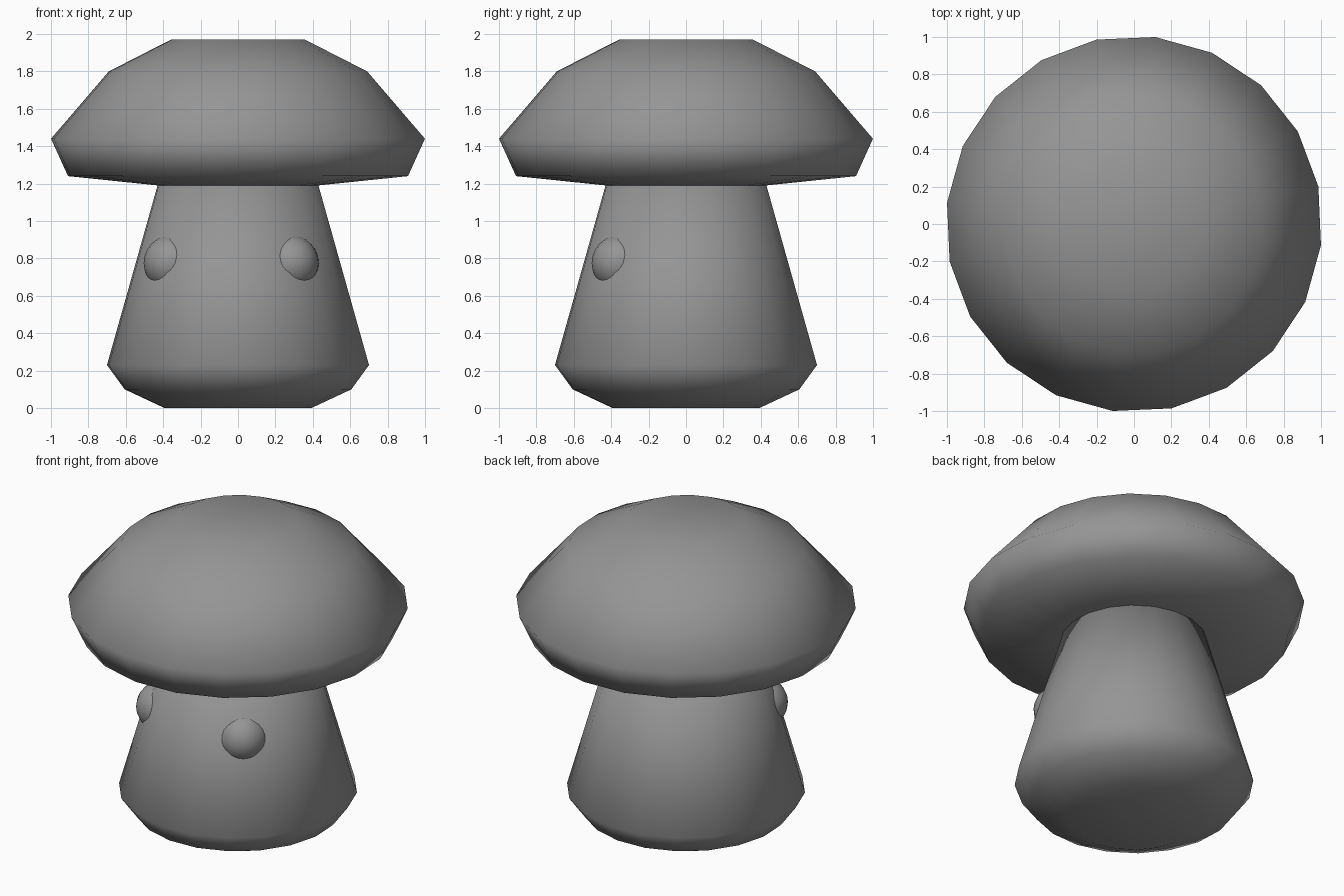
import bpy
import bmesh
from math import cos, sin, radians, pi

SIDES = 20
TURN = radians(-6.5)  # the whole figure is turned slightly about z

cube = bpy.data.objects.get("Cube")
if cube:
    bpy.data.objects.remove(cube, do_unlink=True)

grey = bpy.data.materials.new("stone_grey")
grey.use_nodes = True
colour = (0.3, 0.3, 0.3, 1)
grey.diffuse_color = colour
grey.node_tree.nodes["Principled BSDF"].inputs["Base Color"].default_value = colour


def finish(name, bm):
    """Turn a bmesh into a smooth grey object."""
    bmesh.ops.recalc_face_normals(bm, faces=bm.faces)
    for face in bm.faces:
        face.smooth = True
    mesh = bpy.data.meshes.new(name)
    bm.to_mesh(mesh)
    bm.free()
    mesh.materials.append(grey)
    obj = bpy.data.objects.new(name, mesh)
    bpy.context.collection.objects.link(obj)
    return obj


def lathe(name, profile):
    """Closed solid of revolution from (radius, height) points."""
    bm = bmesh.new()
    rings = []
    for r, z in profile:
        angles = [TURN + 2 * pi * i / SIDES for i in range(SIDES)]
        rings.append([bm.verts.new((r * cos(a), r * sin(a), z)) for a in angles])
    for low, high in zip(rings, rings[1:]):
        for i in range(SIDES):
            j = (i + 1) % SIDES
            bm.faces.new((low[i], low[j], high[j], high[i]))
    bm.faces.new(rings[0][::-1])
    bm.faces.new(rings[-1])
    return finish(name, bm)


# Stem with a rounded foot
lathe("stem", [(0.395, 0), (0.61, 0.10), (0.705, 0.23), (0.43, 1.2)])

# Broad cap
lathe("cap", [(0.43, 1.19), (0.915, 1.24), (1.006, 1.44), (0.695, 1.80), (0.36, 1.97)])

# Two round eyes sunk into the stem, a quarter turn apart
for name, offset in (("left_eye", 45), ("right_eye", -45)):
    bm = bmesh.new()
    bmesh.ops.create_uvsphere(bm, u_segments=20, v_segments=12, radius=0.15)
    eye = finish(name, bm)
    angle = radians(offset - 90) + TURN
    eye.location = (0.453 * cos(angle), 0.453 * sin(angle), 0.775)
    eye.rotation_euler = (0, 0, angle)
